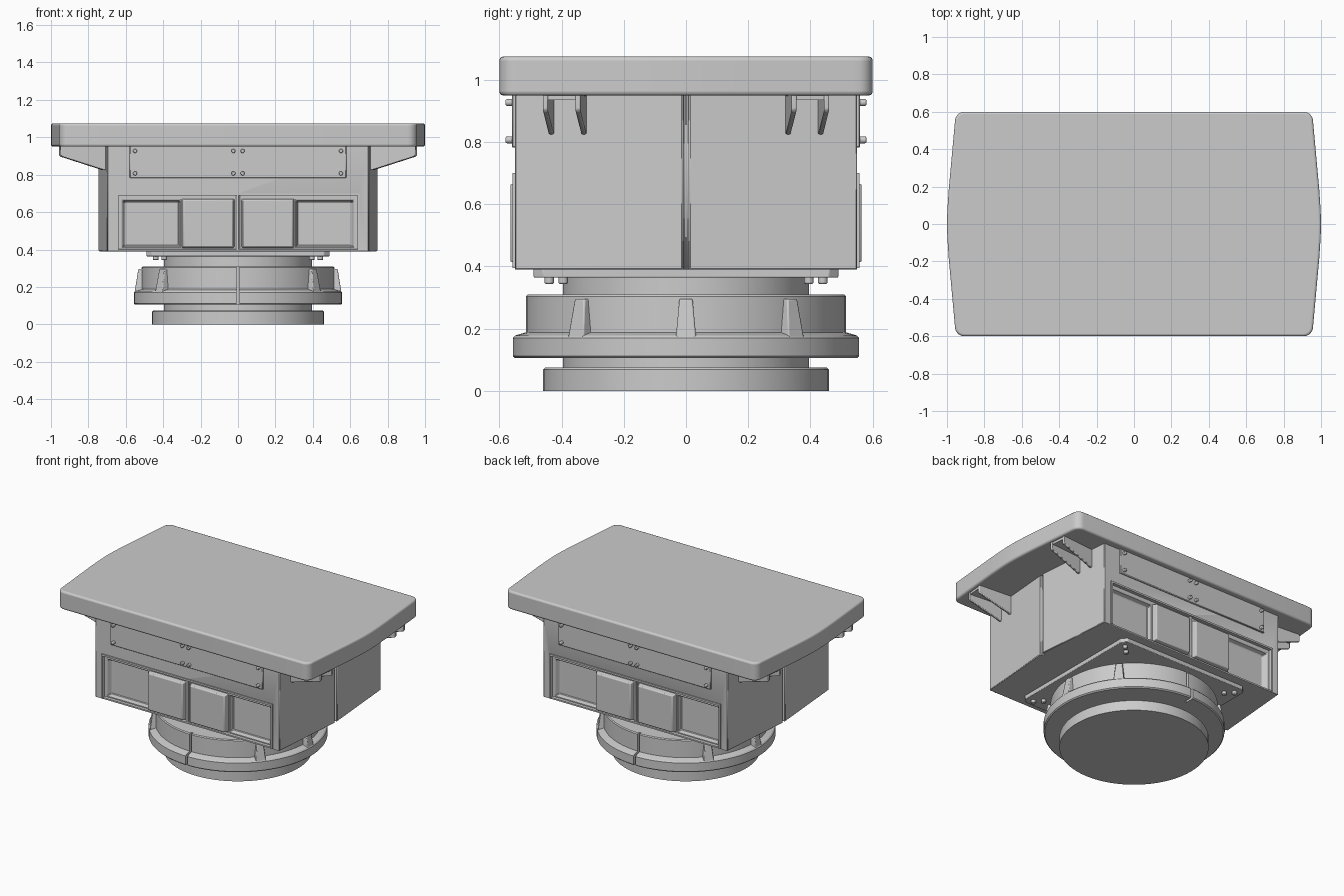
import bpy, bmesh, math
from mathutils import Matrix, Vector

if "Cube" in bpy.data.objects:
    bpy.data.objects.remove(bpy.data.objects["Cube"])


def make(name, bm, bevel=0.0, segs=2, mirror="", matrix=None, smooth=True):
    bmesh.ops.recalc_face_normals(bm, faces=bm.faces)
    if matrix:
        bm.transform(matrix)
    me = bpy.data.meshes.new(name)
    bm.to_mesh(me)
    bm.free()
    ob = bpy.data.objects.new(name, me)
    bpy.context.collection.objects.link(ob)
    if smooth:
        bpy.ops.object.select_all(action='DESELECT')
        ob.select_set(True)
        bpy.context.view_layer.objects.active = ob
        bpy.ops.object.shade_smooth_by_angle(angle=math.radians(30))
    if bevel:
        b = ob.modifiers.new("bevel", 'BEVEL')
        b.width, b.segments, b.limit_method = bevel, segs, 'ANGLE'
        b.angle_limit = math.radians(40)
    if mirror:
        m = ob.modifiers.new("mirror", 'MIRROR')
        m.use_axis = ('x' in mirror, 'y' in mirror, False)
    return ob


def prism(pts, vec):
    """Extrude a closed outline of 3D points along vec."""
    bm = bmesh.new()
    f = bm.faces.new([bm.verts.new(p) for p in pts])
    r = bmesh.ops.extrude_face_region(bm, geom=[f])
    bmesh.ops.translate(bm, vec=vec, verts=[g for g in r['geom'] if isinstance(g, bmesh.types.BMVert)])
    return bm


def box(x0, x1, y0, y1, z0, z1):
    return prism([(x0, y0, z0), (x1, y0, z0), (x1, y1, z0), (x0, y1, z0)], (0, 0, z1 - z0))


def hull(pts):
    bm = bmesh.new()
    for p in pts:
        bm.verts.new(p)
    bmesh.ops.convex_hull(bm, input=bm.verts)
    bmesh.ops.dissolve_limit(bm, angle_limit=0.01, verts=bm.verts, edges=bm.edges)
    return bm


def lathe(name, prof, n=96):
    bm = bmesh.new()
    vs = [bm.verts.new((r, 0, z)) for r, z in prof]
    es = [bm.edges.new(p) for p in zip(vs, vs[1:])]
    bmesh.ops.spin(bm, geom=vs + es, cent=(0, 0, 0), axis=(0, 0, 1), angle=math.tau, steps=n)
    bmesh.ops.remove_doubles(bm, verts=bm.verts, dist=1e-5)
    return make(name, bm)


def cut(ob, cutter):
    m = ob.modifiers.new("cut", 'BOOLEAN')
    m.operation, m.object, m.solver = 'DIFFERENCE', cutter, 'EXACT'
    bpy.context.view_layer.objects.active = ob
    bpy.ops.object.modifier_apply(modifier=m.name)
    bpy.data.objects.remove(cutter)


def bolt(name, loc, r, h, axis):
    bm = bmesh.new()
    bmesh.ops.create_cone(bm, cap_ends=True, segments=16, radius1=r, radius2=r, depth=h)
    rot = Matrix.Rotation(math.pi / 2, 4, 'X') if axis == 'y' else Matrix()
    make(name, bm, 0.004, 2, "xy", Matrix.Translation(loc) @ rot)


# table top: bowed ends, rounded corners
quarter = [(1, 0), (0.998, 0.07), (0.99, 0.19), (0.958, 0.54)]
quarter += [(0.907 + 0.05 * math.cos(a), 0.55 + 0.05 * math.sin(a))
            for a in [math.radians(d) for d in range(10, 91, 16)]]
top = quarter + [(-x, y) for x, y in quarter[::-1]]
outline = top + [(x, -y) for x, y in top[::-1] if y > 0]
make("table_top", prism([(x, y, 0.95) for x, y in outline], (0, 0, 0.125)), 0.012, 3)

# cabinet body with angled ends and a centre groove in each end
half = [(0.70, -0.55), (0.745, -0.011), (0.725, -0.006), (0.725, 0.006), (0.745, 0.011), (0.70, 0.55)]
body = make("cabinet_body", prism([(x, y, 0.39) for x, y in half + [(-x, -y) for x, y in half]],
                                  (0, 0, 0.57)))
# shallow tray on the front and back, then deep outer pockets
cut(body, make("tray_cutter", box(0.008, 0.642, -0.7, -0.535, 0.402, 0.695), mirror="xy", smooth=False))
cut(body, make("pocket_cutter", hull(
    [(x, -0.53 - 0.01, z) for x in (0.308, 0.622) for z in (0.412, 0.665)] +
    [(x, -0.505, z) for x in (0.318, 0.605) for z in (0.42, 0.652)]), mirror="xy", smooth=False))
b = body.modifiers.new("bevel", 'BEVEL')
b.width, b.segments, b.limit_method = 0.004, 1, 'ANGLE'

# raised tray frame
for nm, d in (("tray_frame_top", (0.0, 0.65, 0.688, 0.70)), ("tray_frame_side", (0.638, 0.65, 0.395, 0.70))):
    make(nm, box(d[0], d[1], -0.558, -0.53, d[2], d[3]), mirror="xy")

# drawer doors with tapered sides and a raised face
make("drawer_door", hull(
    [(x, -0.53, z) for x in (0.018, 0.302) for z in (0.408, 0.672)] +
    [(x, -0.565, z) for x in (0.027, 0.292) for z in (0.415, 0.664)]), 0.005, 2, "xy")

# upper access plates and their bolts
make("access_plate", box(-0.58, 0.58, -0.56, -0.54, 0.782, 0.955), 0.004, 1, "y")
for x in (0.025, 0.55):
    for z in (0.807, 0.927):
        bolt("plate_bolt", (x, -0.567, z), 0.011, 0.026, 'y')

# support brackets, square to the angled ends
tilt = Matrix.Translation((0.712, 0.385, 0)) @ Matrix.Rotation(math.atan2(0.045, 0.55), 4, 'Z')
tri = [(-0.02, 0.825), (0.01, 0.825), (0.235, 0.897), (0.242, 0.905), (0.242, 0.952), (-0.02, 0.952)]
for y in (-0.065, 0.04):
    make("bracket_side", prism([(x, y, z) for x, z in tri], (0, 0.016, 0)), 0.004, 2, "xy", tilt)
make("bracket_web", box(-0.02, 0.236, -0.06, 0.05, 0.935, 0.952), 0, 1, "xy", tilt)

# mounting plate under the cabinet
c, e = 0.46, 0.49
make("mounting_plate", prism([(x, y, 0.364) for x, y in (
    (c, -e), (e, -c), (e, c), (c, e), (-c, e), (-e, c), (-e, -c), (-c, -e))], (0, 0, 0.03)), 0.004, 2)
for p in (0.395, 0.44):
    bolt("mounting_bolt", (p, p, 0.358), 0.015, 0.028, 'z')

# round pedestal
lathe("base_foot", [(0, 0), (0.46, 0), (0.46, 0.068), (0.453, 0.075), (0, 0.075)])
lathe("pedestal_stem", [(0, 0.07), (0.396, 0.07), (0.396, 0.37), (0, 0.37)])
collar = lathe("pedestal_collar", [(0, 0.105), (0.55, 0.105), (0.557, 0.112), (0.557, 0.17), (0.55, 0.178),
                                   (0.515, 0.188), (0.515, 0.304), (0.509, 0.31), (0, 0.31)])
cut(collar, make("split_cutter", box(-0.008, 0.008, -0.7, -0.495, 0.05, 0.4), mirror="y", smooth=False))

# collar fins
for deg in (0, 40, -40, 140, 180, 220):
    make("collar_fin", hull(
        [(r, y, 0.17) for r in (0.48, 0.553) for y in (-0.033, 0.033)] +
        [(r, y, 0.296) for r in (0.48, 0.533) for y in (-0.021, 0.021)]),
        0.005, 2, matrix=Matrix.Rotation(math.radians(deg), 4, 'Z'))
